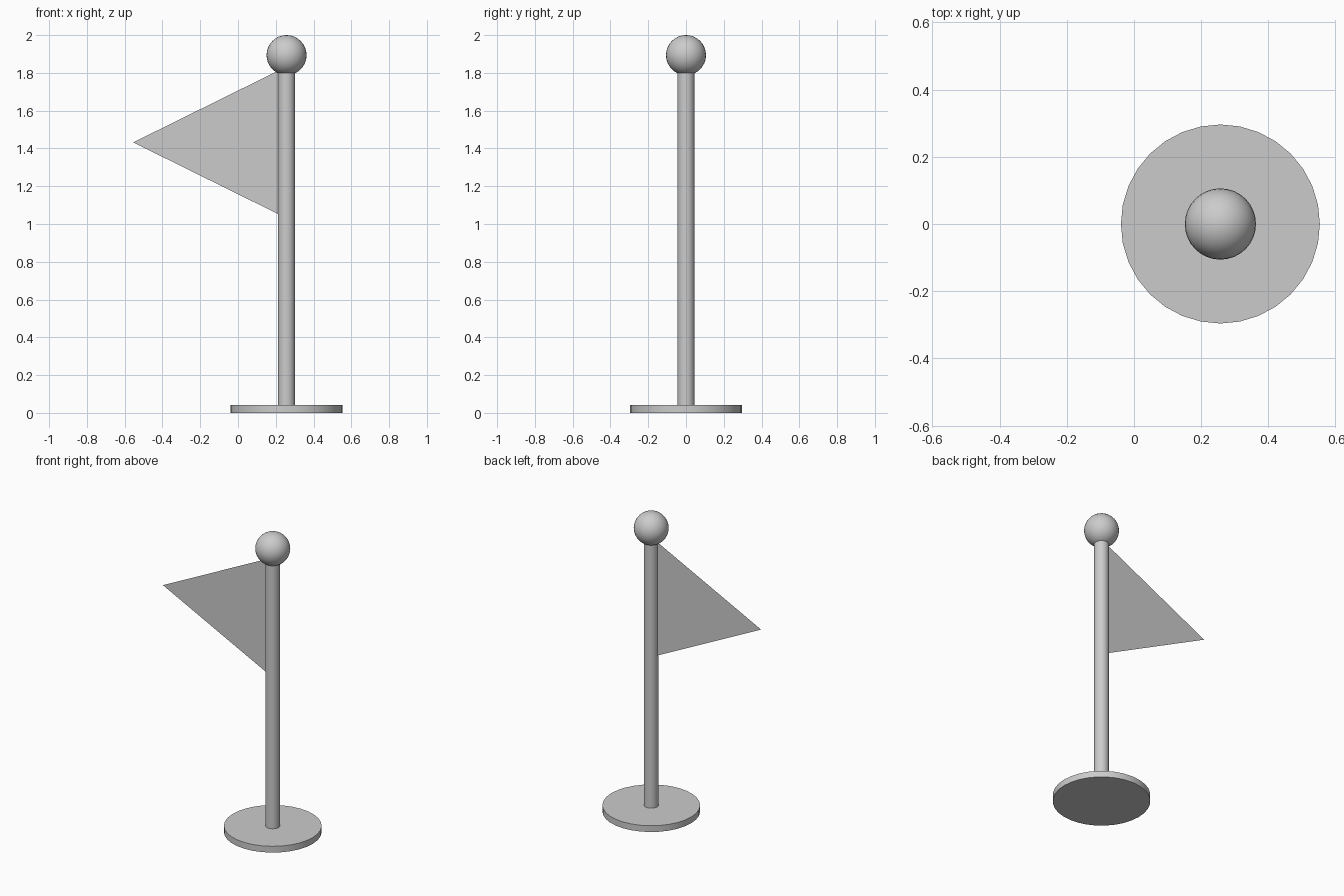
import bpy, math

if "Cube" in bpy.data.objects:
    bpy.data.objects.remove(bpy.data.objects["Cube"])

PX = 0.257  # pole axis position along x


def cylinder(name, radius, z0, z1, sides=32):
    bpy.ops.mesh.primitive_cylinder_add(vertices=sides, radius=radius, depth=z1 - z0,
                                        location=(PX, 0, (z0 + z1) / 2))
    ob = bpy.context.object
    ob.name = name
    bpy.ops.object.shade_smooth_by_angle(angle=math.radians(30))
    return ob


# round foot and upright pole
cylinder("base", 0.296, 0.0, 0.042)
cylinder("pole", 0.045, 0.04, 1.80)

# ball on top of the pole
bpy.ops.mesh.primitive_uv_sphere_add(segments=32, ring_count=16, radius=0.106,
                                     location=(PX, 0, 1.894))
bpy.context.object.name = "finial_ball"
bpy.ops.object.shade_smooth()

# flat triangular pennant, its hoist edge just inside the pole
mesh = bpy.data.meshes.new("pennant")
mesh.from_pydata([(-0.555, 0, 1.432), (0.22, 0, 1.049), (0.22, 0, 1.815)], [], [(0, 1, 2)])
flag = bpy.data.objects.new("pennant", mesh)
bpy.context.collection.objects.link(flag)
